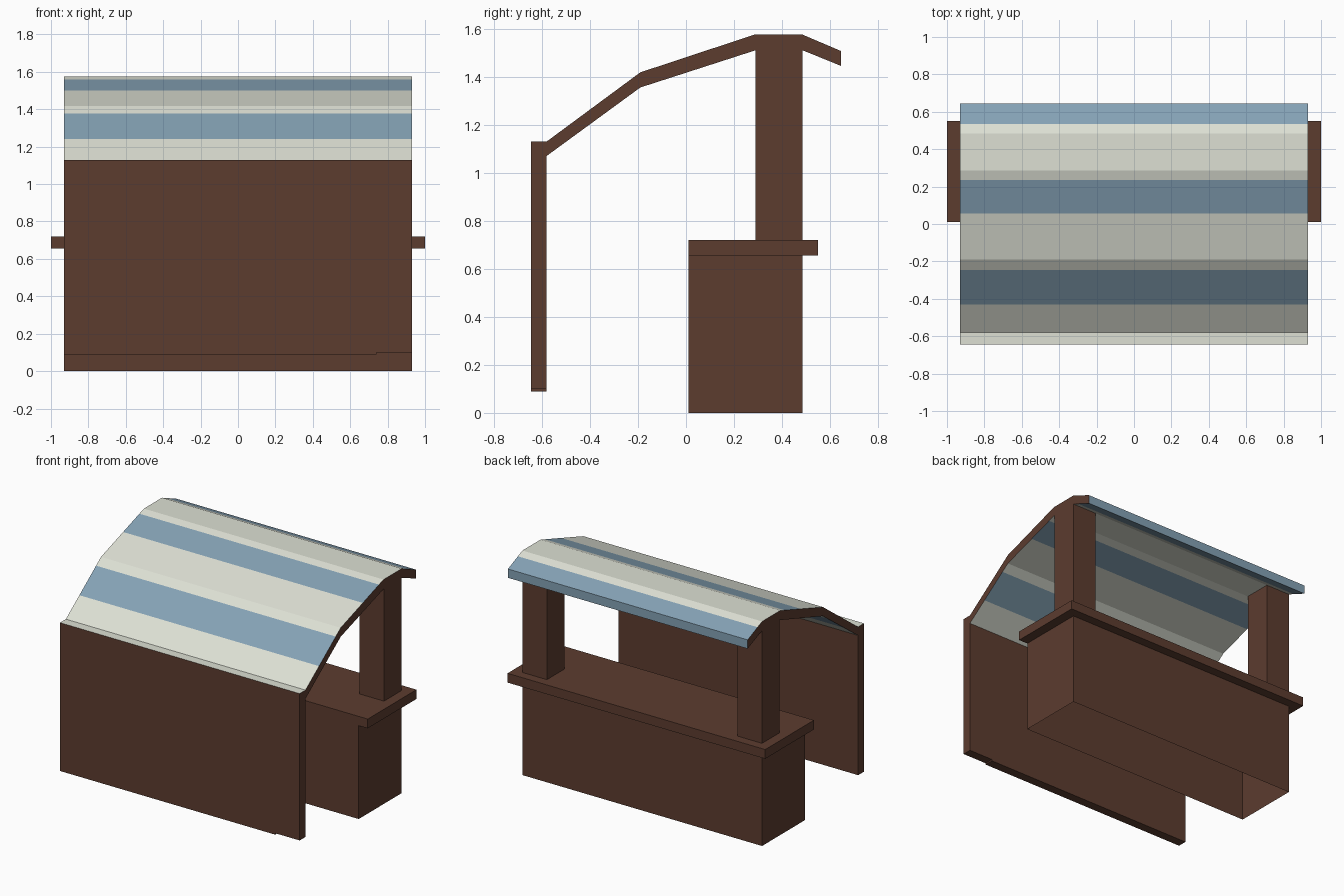
import bpy, bmesh
from mathutils import Vector

if "Cube" in bpy.data.objects:
    bpy.data.objects.remove(bpy.data.objects["Cube"])


def srgb(r, g, b):
    def lin(c):
        c /= 255
        return c / 12.92 if c <= 0.04045 else ((c + 0.055) / 1.055) ** 2.4
    return (lin(r), lin(g), lin(b), 1)


def material(name, rgb):
    m = bpy.data.materials.new(name)
    m.diffuse_color = srgb(*rgb)
    m.use_nodes = True
    m.node_tree.nodes["Principled BSDF"].inputs["Base Color"].default_value = m.diffuse_color
    return m


WOOD = material("dark_brown_wood", (92, 60, 47))
CREAM = material("cream_canvas", (221, 224, 212))
BLUE = material("blue_canvas", (133, 162, 181))


def finish(name, bm, mats):
    me = bpy.data.meshes.new(name)
    bm.to_mesh(me)
    bm.free()
    ob = bpy.data.objects.new(name, me)
    for m in mats:
        me.materials.append(m)
    bpy.context.collection.objects.link(ob)
    return ob


def prism(points, offset):
    """Extrude a flat outline along an offset vector."""
    bm = bmesh.new()
    face = bm.faces.new([bm.verts.new(p) for p in points])
    ext = bmesh.ops.extrude_face_region(bm, geom=[face], use_keep_orig=True)
    verts = [g for g in ext["geom"] if isinstance(g, bmesh.types.BMVert)]
    bmesh.ops.translate(bm, vec=Vector(offset), verts=verts)
    bmesh.ops.recalc_face_normals(bm, faces=bm.faces)
    return bm


def box(name, x0, x1, y0, y1, z0, z1, open_bottom=False):
    bm = prism([(x0, y0, z0), (x1, y0, z0), (x1, y1, z0), (x0, y1, z0)],
               (0, 0, z1 - z0))
    if open_bottom:
        low = [f for f in bm.faces if f.normal.z < -0.5]
        bmesh.ops.delete(bm, geom=low, context='FACES_ONLY')
    return finish(name, bm, [WOOD])


HALF = 0.93

# Counter: hollow base and overhanging top
box("counter_base", -HALF, HALF, 0.01, 0.485, 0, 0.655, open_bottom=True)
box("counter_top", -1, 1, 0.01, 0.55, 0.655, 0.72)

# Two roof posts
for side, x0 in (("left", -HALF), ("right", HALF - 0.19)):
    box(side + "_post", x0, x0 + 0.19, 0.29, 0.485, 0.72, 1.51)

# Hanging front panel with a slightly stepped lower edge
panel = [(-HALF, 0.09), (0.74, 0.09), (0.74, 0.10), (HALF, 0.10),
         (HALF, 1.07), (-HALF, 1.07)]
finish("front_panel",
       prism([(x, -0.645, z) for x, z in panel], (0, 0.065, 0)), [WOOD])

# Bent canopy roof, cut into stripes
roof = [(-0.645, 1.13), (-0.58, 1.13), (-0.19, 1.418), (0.285, 1.575),
        (0.485, 1.575), (0.645, 1.507), (0.645, 1.445), (0.485, 1.51),
        (0.29, 1.51), (-0.19, 1.355), (-0.58, 1.07), (-0.645, 1.07)]
stripe_edges = [-0.43, -0.245, 0.055, 0.235, 0.535]
bm = prism([(-HALF, y, z) for y, z in roof], (2 * HALF, 0, 0))
for y in stripe_edges:
    bmesh.ops.bisect_plane(bm, geom=bm.verts[:] + bm.edges[:] + bm.faces[:],
                           plane_co=(0, y, 0), plane_no=(0, 1, 0))
bm.normal_update()
for f in bm.faces:
    c = f.calc_center_median()
    if abs(f.normal.x) > 0.5 or f.normal.y < -0.9:
        f.material_index = 0          # wooden ends and front edge
    else:
        f.material_index = 1 + sum(c.y > y for y in stripe_edges) % 2
finish("striped_roof", bm, [WOOD, CREAM, BLUE])
